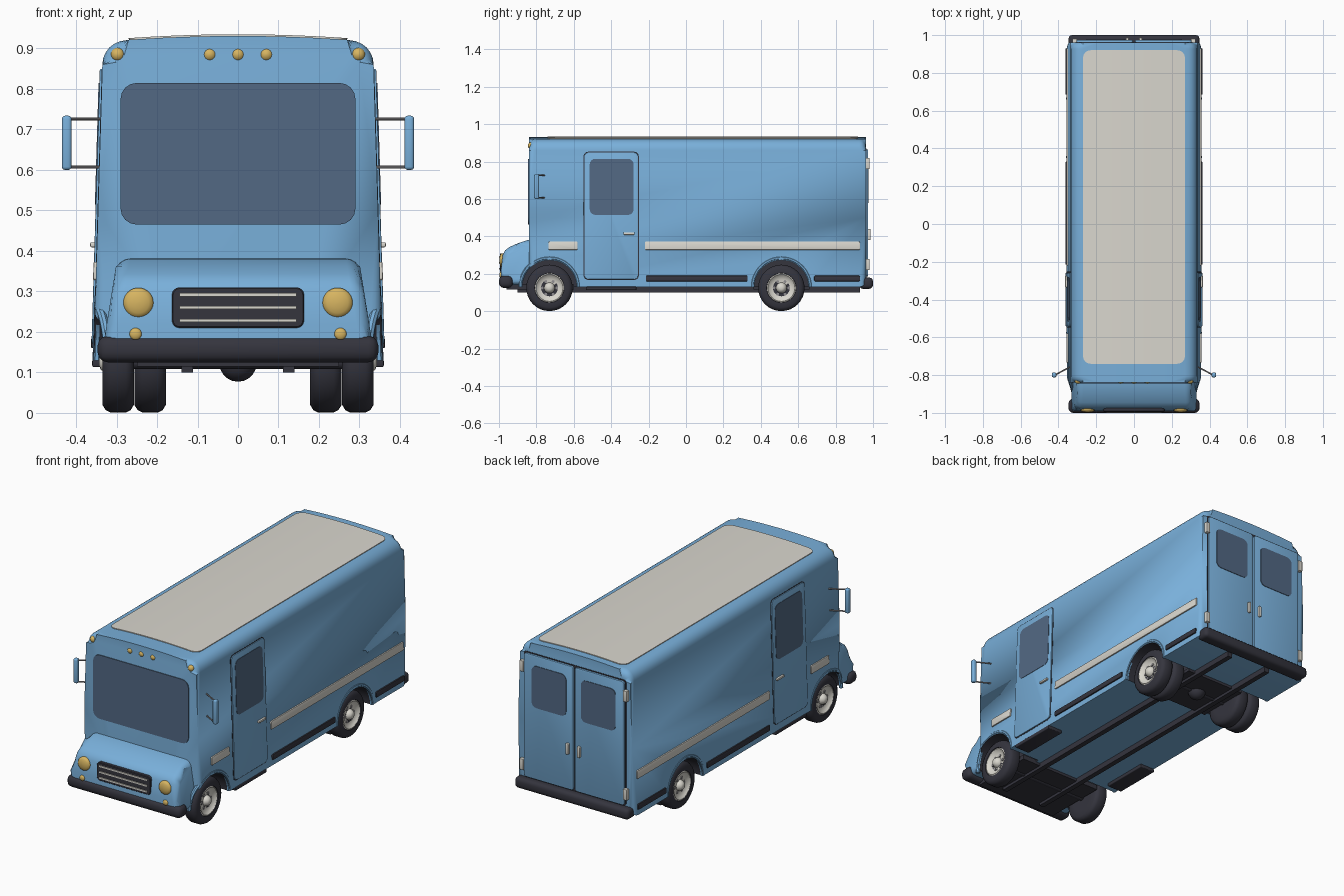
import bpy, bmesh, math
from mathutils import Vector

if "Cube" in bpy.data.objects:
    bpy.data.objects.remove(bpy.data.objects["Cube"])


def material(name, rgb):
    m = bpy.data.materials.new(name)
    m.diffuse_color = (*rgb, 1)
    m.use_nodes = True
    m.node_tree.nodes["Principled BSDF"].inputs["Base Color"].default_value = m.diffuse_color
    return m


BLUE = material("body blue", (0.19, 0.43, 0.70))
DARK = material("black rubber", (0.035, 0.035, 0.048))
GLASS = material("tinted glass", (0.085, 0.14, 0.23))
PALE = material("pale trim", (0.70, 0.68, 0.62))
GOLD = material("amber lamp", (0.68, 0.46, 0.12))
STEEL = material("grey steel", (0.28, 0.27, 0.28))


def finish(name, bm, mat):
    bmesh.ops.recalc_face_normals(bm, faces=bm.faces)
    me = bpy.data.meshes.new(name)
    bm.to_mesh(me)
    bm.free()
    me.materials.append(mat)
    ob = bpy.data.objects.new(name, me)
    bpy.context.collection.objects.link(ob)
    smooth(ob)
    return ob


def smooth(ob):
    ob.data.shade_smooth()
    ob.data.set_sharp_from_angle(angle=math.radians(35))


def apply(ob):
    dg = bpy.context.evaluated_depsgraph_get()
    me = bpy.data.meshes.new_from_object(ob.evaluated_get(dg))
    ob.modifiers.clear()
    ob.data = me
    smooth(ob)


def prism(name, pts, place, d0, d1, mat, bevel=0, seg=3):
    """Extrude a 2D outline from depth d0 to d1, rounding both rims."""
    bm = bmesh.new()
    rings = [[bm.verts.new(place(u, v, d)) for u, v in pts] for d in (d0, d1)]
    caps = [bm.faces.new(r) for r in rings]
    for i in range(len(pts)):
        j = (i + 1) % len(pts)
        bm.faces.new((rings[0][i], rings[0][j], rings[1][j], rings[1][i]))
    if bevel:
        rim = [e for f in caps for e in f.edges]
        bmesh.ops.bevel(bm, geom=rim, offset=bevel, segments=seg, profile=0.5,
                        affect='EDGES', clamp_overlap=True)
    return finish(name, bm, mat)


def rounded(u0, u1, v0, v1, r, n=4):
    pts = []
    for k, (cu, cv) in enumerate(((u1-r, v1-r), (u0+r, v1-r), (u0+r, v0+r), (u1-r, v0+r))):
        for i in range(n + 1):
            a = math.pi / 2 * (k + i / n)
            pts.append((cu + r*math.cos(a), cv + r*math.sin(a)))
    return pts


def box(name, lo, hi, mat, bevel=0):
    bm = bmesh.new()
    bmesh.ops.create_cube(bm, size=1)
    for v in bm.verts:
        v.co = [lo[i] + (v.co[i] + 0.5)*(hi[i] - lo[i]) for i in range(3)]
    if bevel:
        bmesh.ops.bevel(bm, geom=bm.edges[:], offset=bevel, segments=3, profile=0.5, affect='EDGES')
    return finish(name, bm, mat)


def lathe(name, profile, origin, axis, mat, n=32):
    """Revolve (distance along axis, radius) pairs about the axis."""
    q = Vector((0, 0, 1)).rotation_difference(Vector(axis))
    bm = bmesh.new()
    rings = [[bm.verts.new(Vector(origin) + q @ Vector((r*math.cos(2*math.pi*i/n), r*math.sin(2*math.pi*i/n), a)))
              for i in range(n)] for a, r in profile]
    for a, b in zip(rings, rings[1:]):
        for i in range(n):
            bm.faces.new((a[i], a[(i+1) % n], b[(i+1) % n], b[i]))
    bm.faces.new(rings[0])
    bm.faces.new(rings[-1])
    return finish(name, bm, mat)


def tube(name, pts, r, mat):
    cu = bpy.data.curves.new(name, 'CURVE')
    cu.dimensions = '3D'
    cu.bevel_depth, cu.bevel_resolution, cu.use_fill_caps = r, 2, True
    sp = cu.splines.new('POLY')
    sp.points.add(len(pts) - 1)
    for p, c in zip(sp.points, pts):
        p.co = (*c, 1)
    tmp = bpy.data.objects.new(name, cu)
    bpy.context.collection.objects.link(tmp)
    me = bpy.data.meshes.new_from_object(tmp.evaluated_get(bpy.context.evaluated_depsgraph_get()))
    bpy.data.objects.remove(tmp)
    me.materials.clear()
    me.materials.append(mat)
    ob = bpy.data.objects.new(name, me)
    bpy.context.collection.objects.link(ob)
    smooth(ob)


def wall(z):
    return 0.357 - 0.03*(z - 0.13)


def crown(x):
    return 0.931 - 0.13*x*x


def front(y0):
    return lambda u, v, d: (u, y0 - d, v)


def rear(u, v, d):
    return (u, 0.96 + d, v)


# Body shell: cross-section with crowned roof, run along the length
half = [(wall(0.13), 0.13), (wall(0.5), 0.5)]
half += [(wall(0.86) - 0.06 + 0.06*math.cos(a), 0.86 + 0.06*math.sin(a))
         for a in [math.pi/2*i/6 for i in range(6)]]
half += [(x, crown(x)) for x in (0.27, 0.18, 0.09)]
outline = half + [(0, crown(0))] + [(-x, z) for x, z in reversed(half)]
body = prism("body_shell", outline, lambda u, v, d: (u, d, v), -0.84, 0.962, BLUE, 0.035, 4)

# Hood: side profile across the width, narrowing upwards
hood_side = [(-0.78, 0.385), (-0.85, 0.38), (-0.90, 0.363), (-0.945, 0.343), (-0.968, 0.325),
             (-0.98, 0.30), (-0.99, 0.22), (-0.99, 0.14), (-0.78, 0.14)]
hood = prism("hood", hood_side, lambda u, v, d: (d*(0.337 - 0.16*(v - 0.14)), u, v), -1, 1, BLUE, 0.032, 4)

# Wheel arches cut into body and hood, lined in black
FRONT_Y, REAR_Y = -0.73, 0.51
for s in (-1, 1):
    for wy in (FRONT_Y, REAR_Y):
        cutter = lathe("arch_cutter", [(0.165, 0.148), (0.5, 0.148)], (0, wy, 0.125), (s, 0, 0), DARK, 48)
        for ob in (body, hood) if wy < 0 else (body,):
            m = ob.modifiers.new("arch", 'BOOLEAN')
            m.operation, m.solver, m.object = 'DIFFERENCE', 'EXACT', cutter
            m.material_mode = 'TRANSFER'
            apply(ob)
        bpy.data.objects.remove(cutter)

# Roof panel following the crown
bm = bmesh.new()
rows = []
for i in range(25):
    x = 0.27*math.sin(math.pi/2*(i/12 - 1))
    e = 0.04 - math.sqrt(max(0, 0.04**2 - max(0, abs(x) - 0.23)**2))
    rows.append([bm.verts.new((x, y, crown(x) + 0.004)) for y in (-0.74 + e, 0.92 - e)])
for a, b in zip(rows, rows[1:]):
    bm.faces.new((a[0], b[0], b[1], a[1]))
roof = finish("roof_panel", bm, PALE)
sol = roof.modifiers.new("thickness", 'SOLIDIFY')
sol.thickness, sol.offset = 0.008, -1
apply(roof)

# Windscreen, grille and front lamps
prism("windscreen", rounded(-0.29, 0.29, 0.465, 0.815, 0.04), front(-0.84), -0.004, 0.004, GLASS)
prism("grille", rounded(-0.163, 0.163, 0.21, 0.31, 0.018), front(-0.98), -0.01, 0.014, DARK, 0.003, 1)
for z in (0.228, 0.260, 0.292):
    box("grille_bar", (-0.145, -0.999, z - 0.004), (0.145, -0.99, z + 0.004), PALE)


def dome(r, h):
    return [(-0.015, r)] + [(h*math.sin(a), r*math.cos(a)) for a in (0, 0.4, 0.8, 1.2, 1.5)]


for s in (-1, 1):
    lathe("headlight", dome(0.037, 0.014), (s*0.246, -0.984, 0.272), (0, -1, 0), GOLD)
    lathe("turn_signal", dome(0.015, 0.007), (s*0.253, -0.991, 0.195), (0, -1, 0), GOLD, 16)
for x in (-0.297, -0.07, 0, 0.07, 0.297):
    lathe("marker_lamp", dome(0.017, 0.014), (x, -0.832, 0.885), (0, -1, 0), GOLD, 16)

# Bumpers
box("front_bumper", (-0.347, -1.0, 0.125), (0.347, -0.925, 0.19), DARK, 0.025)
box("rear_bumper", (-0.347, 0.925, 0.12), (0.347, 1.0, 0.18), DARK, 0.02)

# Wheels, fitted on both sides; twin tyres at the back
tire = [(0.0, 0.07), (0.0, 0.105), (0.008, 0.118), (0.02, 0.124), (0.058, 0.124),
        (0.07, 0.118), (0.078, 0.105), (0.078, 0.079), (0.06, 0.072)]
rim = [(0.04, 0.074), (0.074, 0.078), (0.077, 0.072), (0.068, 0.064), (0.06, 0.045), (0.06, 0.02)]
for s in (-1, 1):
    ax = (s, 0, 0)
    for wy, inner in ((FRONT_Y, (0.257,)), (REAR_Y, (0.257, 0.178))):
        for x in inner:
            lathe("tire", tire, (s*x, wy, 0.125), ax, DARK)
        lathe("wheel_rim", rim, (s*0.257, wy, 0.125), ax, PALE)
        lathe("wheel_hub", [(0.05, 0.03), (0.068, 0.028), (0.082, 0.018), (0.086, 0.008)],
              (s*0.257, wy, 0.125), ax, PALE, 16)
        for k in range(6):
            a = math.pi*k/3
            lathe("rim_hole", [(0.05, 0.008), (0.0635, 0.008)],
                  (s*0.257, wy + 0.039*math.cos(a), 0.125 + 0.039*math.sin(a)), ax, STEEL, 8)
        # Fender lip around each arch
        lip = []
        for i in range(25):
            a = math.pi*i/24
            y, z = wy + 0.155*math.cos(a), 0.13 + 0.155*math.sin(a)
            lip.append((s*(wall(z) - 0.008 - max(0, -0.81 - y)*0.35), y, z))
        tube("fender_lip", lip, 0.011, BLUE)

    # Side doors, trim strips and steps
    def side(u, v, d):
        return (s*(wall(v) + d), u, v)

    prism("side_door_gap", rounded(-0.548, -0.252, 0.167, 0.853, 0.025), side, -0.004, 0.001, DARK)
    prism("side_door", rounded(-0.544, -0.256, 0.171, 0.849, 0.022), side, -0.004, 0.006, BLUE, 0.003, 2)
    prism("side_window", rounded(-0.515, -0.28, 0.515, 0.815, 0.03), side, 0, 0.008, GLASS)
    box("side_handle", (s*0.353 - 0.012, -0.335, 0.409), (s*0.353 + 0.012, -0.275, 0.421), PALE, 0.003)
    for y0, y1 in ((-0.735, -0.58), (-0.22, 0.93)):
        prism("side_stripe", rounded(y0, y1, 0.328, 0.373, 0.006), side, -0.004, 0.007, PALE, 0.003, 2)
    for y0, y1 in ((-0.215, 0.33), (0.685, 0.93)):
        prism("rub_strip", rounded(y0, y1, 0.16, 0.19, 0.006), side, -0.004, 0.007, DARK, 0.003, 2)
    box("door_step", (s*0.315 - 0.045, -0.535, 0.113), (s*0.315 + 0.045, -0.265, 0.132), DARK, 0.004)

    # Mirror on two arms
    box("mirror", (s*0.423 - 0.012, -0.812, 0.6), (s*0.423 + 0.012, -0.786, 0.734), BLUE, 0.008)
    for z in (0.607, 0.726):
        tube("mirror_arm", [(s*0.335, -0.755, z), (s*0.42, -0.8, z)], 0.004, STEEL)

    # Rear door, window, handle and hinges
    u = sorted((s*0.004, s*0.305))
    prism("rear_door", rounded(*u, 0.185, 0.865, 0.015), rear, -0.01, 0.014, BLUE, 0.004, 2)
    prism("rear_window", rounded(*sorted((s*0.045, s*0.255)), 0.58, 0.81, 0.03), rear, 0.01, 0.017, GLASS)
    box("rear_handle", (s*0.035 - 0.008, 0.97, 0.38), (s*0.035 + 0.008, 0.987, 0.44), PALE, 0.004)
    for z in (0.25, 0.79):
        box("rear_hinge", (s*0.314 - 0.012, 0.95, z - 0.03), (s*0.314 + 0.012, 0.981, z + 0.03), PALE, 0.003)

    # Chassis rail
    box("chassis_rail", (s*0.125 - 0.014, -0.9, 0.1), (s*0.125 + 0.014, 0.93, 0.132), DARK)
prism("rear_door_gap", rounded(-0.311, 0.311, 0.18, 0.871, 0.015), rear, -0.004, 0.004, DARK)

# Underside plates, axles and differential
box("front_underplate", (-0.25, -0.96, 0.115), (0.25, -0.6, 0.142), DARK)
box("rear_underplate", (-0.18, 0.36, 0.115), (0.18, 0.66, 0.134), DARK)
for wy in (FRONT_Y, REAR_Y):
    lathe("axle", [(-0.27, 0.016), (0.27, 0.016)], (0, wy, 0.125), (1, 0, 0), DARK, 12)
lathe("differential", [(0.046*math.sin(a), 0.046*math.cos(a)) for a in [-1.5 + 0.3*i for i in range(11)]],
      (0, REAR_Y, 0.123), (1, 0, 0), DARK, 20)
